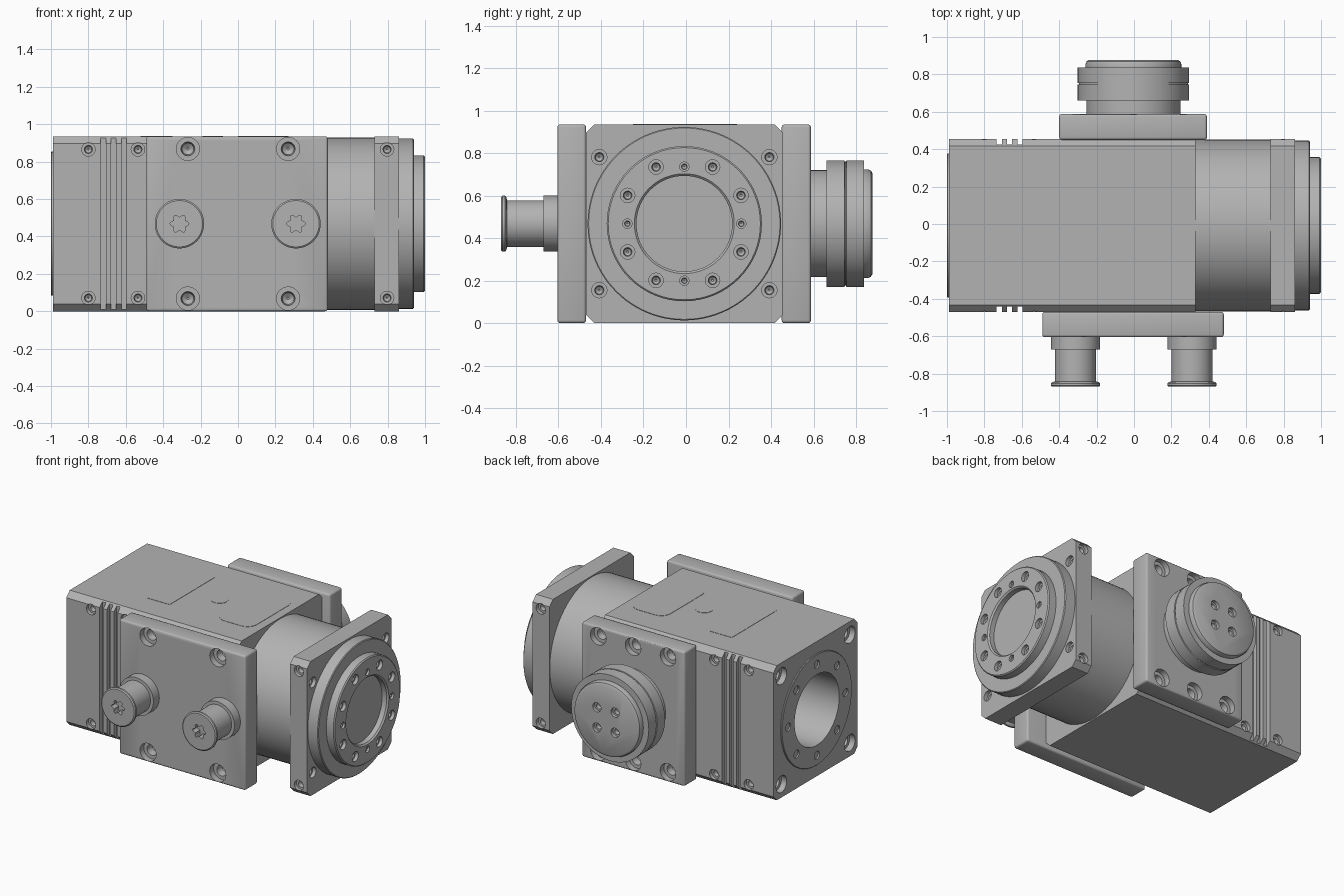
import bpy, bmesh
from math import pi, cos, sin, radians
from mathutils import Vector, Matrix

default = bpy.data.objects.get("Cube")
if default:
    bpy.data.objects.remove(default)

CY, CZ = -0.008, 0.468          # main axis of the body
X, Y, Z = Vector((1, 0, 0)), Vector((0, 1, 0)), Vector((0, 0, 1))

metal = bpy.data.materials.new("machined grey")
metal.use_nodes = True
GREY = (0.45, 0.45, 0.45, 1)
metal.diffuse_color = GREY
metal.node_tree.nodes["Principled BSDF"].inputs["Base Color"].default_value = GREY


def finish(bm, name):
    bmesh.ops.recalc_face_normals(bm, faces=bm.faces)
    mesh = bpy.data.meshes.new(name)
    bm.to_mesh(mesh)
    bm.free()
    mesh.materials.append(metal)
    obj = bpy.data.objects.new(name, mesh)
    bpy.context.collection.objects.link(obj)
    return obj


def add_lathe(bm, profile, origin, axis, seg=64, lobes=0):
    """Revolve (radius, height) points round an axis; lobes makes a star."""
    mat = Matrix.Translation(origin) @ axis.to_track_quat('Z', 'Y').to_matrix().to_4x4()
    rings = []
    for r, h in profile:
        ring = []
        for i in range(seg):
            a = 2 * pi * i / seg
            q = r * (1 + 0.2 * cos(lobes * a)) if lobes else r
            ring.append(bm.verts.new(mat @ Vector((q * cos(a), q * sin(a), h))))
        rings.append(ring)
    for lo, hi in zip(rings, rings[1:]):
        for i in range(seg):
            j = (i + 1) % seg
            bm.faces.new((lo[i], lo[j], hi[j], hi[i]))
    bm.faces.new(rings[0][::-1])
    bm.faces.new(rings[-1])


def lathe(name, profile, origin, axis, seg=64):
    bm = bmesh.new()
    add_lathe(bm, profile, origin, axis, seg)
    return finish(bm, name)


def add_box(bm, lo, hi):
    lo, hi = Vector(lo), Vector(hi)
    mat = Matrix.Translation((lo + hi) / 2) @ Matrix.Diagonal((*(hi - lo), 1))
    return bmesh.ops.create_cube(bm, size=1, matrix=mat)["verts"]


def box(name, lo, hi, bevel=0, along=None, segments=1):
    """Box with all edges bevelled, or only the edges along one axis."""
    bm = bmesh.new()
    add_box(bm, lo, hi)
    edges = [e for e in bm.edges if along is None or
             abs((e.verts[0].co - e.verts[1].co).normalized().dot(along)) > 0.9]
    if bevel:
        bmesh.ops.bevel(bm, geom=edges, offset=bevel, segments=segments,
                        profile=0.5, affect='EDGES')
    return finish(bm, name)


def cut(obj, fill):
    """Subtract the shapes that fill() adds to a temporary mesh."""
    bm = bmesh.new()
    fill(bm)
    tool = finish(bm, "cutter")
    tool.hide_render = True
    mod = obj.modifiers.new("holes", 'BOOLEAN')
    mod.operation, mod.solver, mod.object = 'DIFFERENCE', 'EXACT', tool
    bpy.context.view_layer.objects.active = obj
    bpy.ops.object.modifier_apply(modifier=mod.name)
    bpy.data.objects.remove(tool)


def bolt(bm, pos, outward, r=0.036):
    """Stepped, cone-bottomed screw hole."""
    add_lathe(bm, [(r, 0.02), (r, -r * 0.7), (r * 0.6, -r * 0.7),
                   (r * 0.5, -r * 1.5), (r * 0.1, -r * 1.8)], pos, -(-outward), 24)


def round_bolts(bm, x, outward, radius, angles, r):
    for a in angles:
        bolt(bm, Vector((x, CY + radius * cos(radians(a)), CZ + radius * sin(radians(a)))), outward, r)


def side_bolts(bm, xs):
    for x in xs:
        for z in (CZ - 0.397, CZ + 0.397):
            bolt(bm, Vector((x, -0.47, z)), -Y)
            bolt(bm, Vector((x, 0.455, z)), Y)


# Main housing with side grooves, screws and the open bore
def housing_cuts(bm):
    side_bolts(bm, (-0.80, -0.535))
    for x in (-0.72, -0.665, -0.61):
        for s in (-1, 1):
            y = CY + s * 0.4625
            add_box(bm, (x - 0.014, y - 0.03, -0.1), (x + 0.014, y + 0.03, 1.1))
    add_lathe(bm, [(0.245, -0.9), (0.245, -0.55)], Vector((0, CY, CZ)), X)


housing = box("main_housing", (-0.872, -0.47, 0), (0.33, 0.455, 0.935), 0.038, X)
cut(housing, housing_cuts)


# End cap with corner screws, raised ring and bore
def cap_cuts(bm):
    for y in (-0.375, 0.375):
        for z in (-0.375, 0.375):
            bolt(bm, Vector((-0.99, CY + y, CZ + z)), -X, 0.058)
    add_lathe(bm, [(0.245, -1.1), (0.245, -0.8)], Vector((0, CY, CZ)), X)


cap = box("end_cap", (-0.99, -0.47, 0), (-0.872, 0.455, 0.935), 0.038, X)
cut(cap, cap_cuts)


def end_ring_cuts(bm):
    add_lathe(bm, [(0.245, -1.1), (0.245, -0.8)], Vector((0, CY, CZ)), X)
    round_bolts(bm, -1.0, -X, 0.315, range(0, 360, 45), 0.028)


end_ring = lathe("end_ring", [(0.385, -0.95), (0.385, -0.997), (0.382, -1.0)],
                 Vector((0, CY, CZ)), X)
cut(end_ring, end_ring_cuts)

# Output side: barrel, square flange, disc and bolt ring
lathe("output_barrel", [(0.46, 0.3), (0.46, 0.74)], Vector((0, CY, CZ)), X, 96)


def flange_cuts(bm):
    side_bolts(bm, (0.797,))
    for y in (-0.4, 0.4):
        for z in (-0.313, 0.313):
            bolt(bm, Vector((0.86, CY + y, CZ + z)), X)


flange = box("square_flange", (0.73, -0.47, 0), (0.86, 0.455, 0.935), 0.038, X)
cut(flange, flange_cuts)
lathe("output_disc", [(0.455, 0.85), (0.455, 0.935), (0.45, 0.94)],
      Vector((0, CY, CZ)), X, 96)
ring = lathe("output_bolt_ring", [(0.365, 0.9), (0.365, 0.993), (0.358, 1.0),
             (0.235, 1.0), (0.225, 0.99), (0.225, 0.955)], Vector((0, CY, CZ)), X)


def ring_cuts(bm):
    for q in range(0, 360, 90):
        round_bolts(bm, 1.0, X, 0.298, (q + 26.5, q + 63.5), 0.034)
        round_bolts(bm, 1.0, X, 0.268, (q,), 0.022)


cut(ring, ring_cuts)


# Front mounting plate and its two flanged pins
def front_plate_cuts(bm):
    for x in (-0.268, 0.268):
        for z in (-0.4, 0.4):
            bolt(bm, Vector((x, -0.605, CZ + z)), -Y, 0.062)


front_plate = box("front_plate", (-0.49, -0.605, 0), (0.48, -0.47, 0.935), 0.014, None, 3)
cut(front_plate, front_plate_cuts)

PIN = [(0.132, -0.02), (0.132, 0.068), (0.11, 0.068), (0.11, 0.24), (0.124, 0.243),
       (0.132, 0.25), (0.132, 0.262), (0.124, 0.268)]
for side, x in (("right", -0.313), ("left", 0.31)):
    pin = lathe(side + "_pin", PIN, Vector((x, -0.602, CZ)), -Y)
    cut(pin, lambda bm: add_lathe(bm, [(0.042, -0.05), (0.042, 0.05)],
                                  Vector((x, -0.87, CZ)), -Y, 48, 6))


# Back mounting plate and its round knob
def back_plate_cuts(bm):
    for x in (-0.268, 0, 0.268):
        for z in (-0.4, 0.4):
            bolt(bm, Vector((x - 0.005, 0.588, CZ + z)), Y, 0.06)


back_plate = box("back_plate", (-0.4, 0.45, 0), (0.39, 0.588, 0.935), 0.014, None, 3)
cut(back_plate, back_plate_cuts)

KNOB = [(0.252, 0.57), (0.252, 0.66), (0.298, 0.66), (0.298, 0.745), (0.292, 0.747),
        (0.292, 0.753), (0.298, 0.755), (0.298, 0.838), (0.256, 0.838), (0.256, 0.855),
        (0.25, 0.87), (0.235, 0.878)]
knob = lathe("back_knob", KNOB, Vector((-0.003, 0, CZ)), Y)


def knob_cuts(bm):
    for x in (-0.07, 0.07):
        for z in (-0.07, 0.07):
            bolt(bm, Vector((x, 0.878, CZ + z)), Y, 0.032)


cut(knob, knob_cuts)

# Flush covers on the top face
box("rounded_cover", (0, -0.25, 0.93), (0.27, 0.24, 0.937), 0.07, Z, 6)
box("label_plate", (-0.52, -0.25, 0.93), (-0.35, 0.24, 0.937))
lathe("round_plug", [(0.055, 0.93), (0.055, 0.937)], Vector((-0.135, CY, 0)), Z, 32)

# Smooth curved faces, keep machined edges sharp
for obj in bpy.context.collection.objects:
    obj.select_set(obj.type == 'MESH' and obj.data.materials.get("machined grey") is not None)
bpy.context.view_layer.objects.active = housing
bpy.ops.object.shade_smooth_by_angle(angle=radians(30))
bpy.ops.object.select_all(action='DESELECT')
